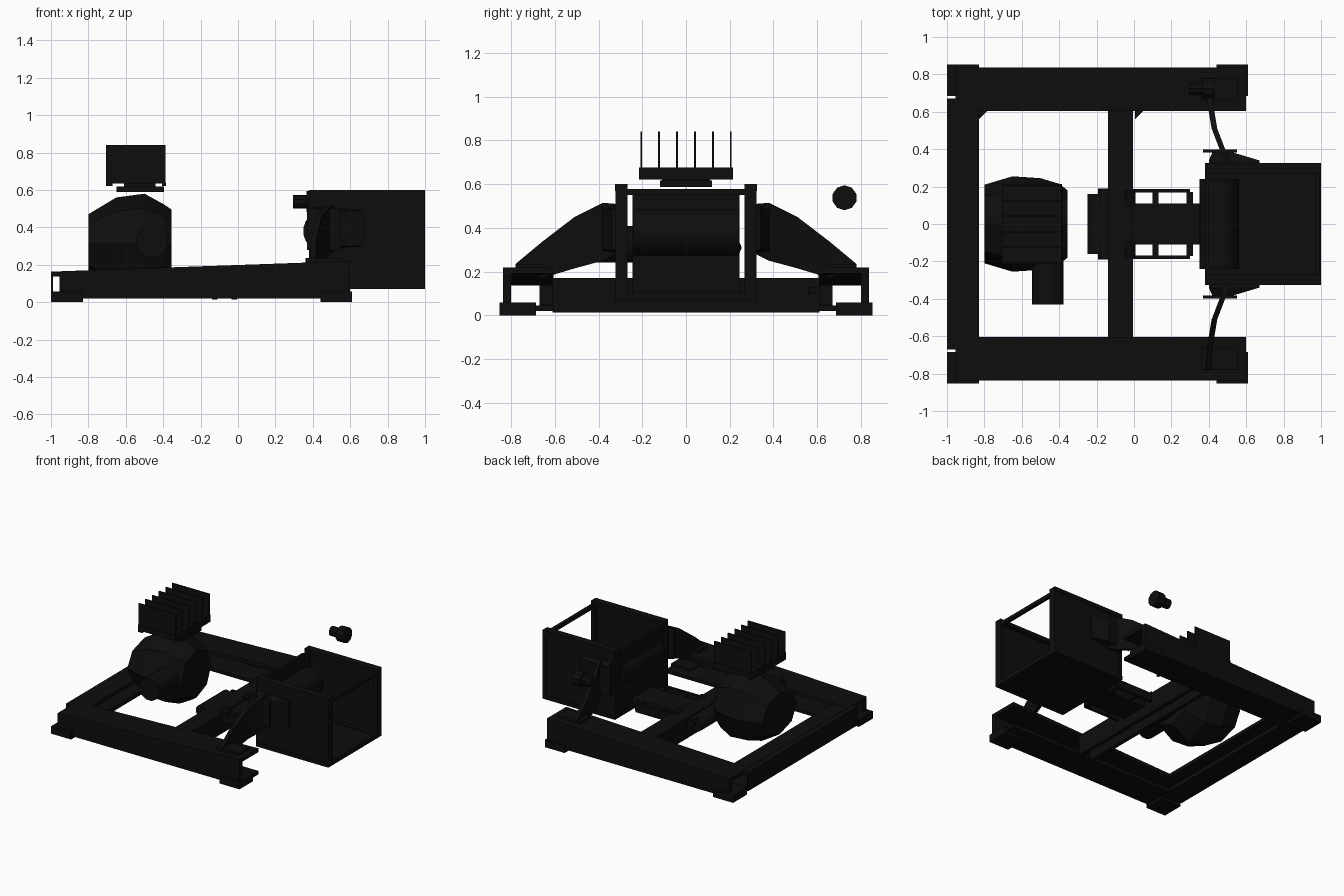
import bpy, bmesh, math

if "Cube" in bpy.data.objects:
    bpy.data.objects.remove(bpy.data.objects["Cube"])

black = bpy.data.materials.new("soot_black")
black.diffuse_color = (0.0042, 0.0042, 0.0042, 1)
black.use_nodes = True
black.node_tree.nodes["Principled BSDF"].inputs["Base Color"].default_value = black.diffuse_color


def finish(name, bm, smooth=False):
    bmesh.ops.recalc_face_normals(bm, faces=bm.faces)
    me = bpy.data.meshes.new(name)
    bm.to_mesh(me)
    bm.free()
    me.materials.append(black)
    ob = bpy.data.objects.new(name, me)
    bpy.context.collection.objects.link(ob)
    if smooth:
        bpy.ops.object.select_all(action='DESELECT')
        ob.select_set(True)
        bpy.context.view_layer.objects.active = ob
        bpy.ops.object.shade_smooth_by_angle(angle=math.radians(35))
    return ob


def loft(name, rings, smooth=False):
    """Skin a closed solid through rings of equal point count."""
    bm = bmesh.new()
    vs = [[bm.verts.new(p) for p in r] for r in rings]
    n = len(vs[0])
    for a, b in zip(vs, vs[1:]):
        for i in range(n):
            bm.faces.new((a[i], a[(i + 1) % n], b[(i + 1) % n], b[i]))
    bm.faces.new(vs[0])
    bm.faces.new(vs[-1])
    return finish(name, bm, smooth)


def box(name, x0, x1, y0, y1, z0, z1):
    ring = lambda z: [(x0, y0, z), (x1, y0, z), (x1, y1, z), (x0, y1, z)]
    return loft(name, [ring(z0), ring(z1)])


def side(name, s, x0, x1, y0, y1, z0, z1):
    return box(name, x0, x1, min(s * y0, s * y1), max(s * y0, s * y1), z0, z1)


def prism_y(name, pts, y0, y1):
    return loft(name, [[(x, y, z) for x, z in pts] for y in (y0, y1)])


def cyl(name, axis, c, r, lo, hi, n=16, smooth=True):
    """c = the two other coordinates; axis x -> (y,z), axis y -> (x,z)."""
    rings = []
    for t in (lo, hi):
        ring = []
        for i in range(n):
            a = 2 * math.pi * (i + 0.5) / n
            u, v = c[0] + r * math.cos(a), c[1] + r * math.sin(a)
            ring.append((t, u, v) if axis == 'x' else (u, t, v))
        rings.append(ring)
    return loft(name, rings, smooth)


for s, tag in ((1, "back"), (-1, "front")):
    # Tapered channel rails, open towards the middle
    prism_y(tag + "_rail_web", [(-.955, .02), (.6, .02), (.6, .22), (-.955, .165)], s * .8, s * .838)
    prism_y(tag + "_rail_top", [(-.955, .137), (.6, .192), (.6, .22), (-.955, .165)], s * .605, s * .838)
    side(tag + "_rail_bottom", s, -.955, .6, .605, .838, .02, .045)
    for x0, x1 in ((-1, -.83), (.44, .61)):
        side(tag + "_foot", s, x0, x1, .685, .853, 0, .058)

    # Swept support arm from rail to bin
    stations = [(.78, .40, .235, .22), (.66, .405, .335, .17), (.51, .43, .45, .215),
                (.38, .48, .515, .25), (.32, .50, .51, .28)]
    loft(tag + "_arm", [[(x - .015, s * y, b), (x + .015, s * y, b), (x + .015, s * y, t), (x - .015, s * y, t)]
                        for y, x, t, b in stations])
    side(tag + "_arm_pad", s, .36, .555, .66, .78, .205, .235)
    # Tapered mount on the bin side
    loft(tag + "_arm_mount", [
        [(.40, s * .32, .28), (.67, s * .32, .30), (.67, s * .32, .49), (.40, s * .32, .51)],
        [(.67, s * .34, .30), (.40, s * .34, .28), (.40, s * .34, .51), (.67, s * .34, .49)][1::-1]
        + [(.67, s * .34, .49), (.40, s * .34, .51)][::1],
        [(.42, s * .385, .30), (.52, s * .385, .30), (.52, s * .385, .48), (.42, s * .385, .48)]])
    side(tag + "_mount_plate", s, .37, .55, .382, .398, .28, .5)

    # Bin side wall with rim
    side(tag + "_bin_wall", s, .38, .995, .3, .32, .07, .6)
    side(tag + "_bin_rim", s, .38, 1, .268, .325, .57, .6)
    side(tag + "_bin_sill", s, .38, 1, .268, .325, .07, .1)
    for x in (.38, .97):
        side(tag + "_bin_post", s, x, x + .03, .268, .322, .07, .6)
    # Walking frame side bars
    side(tag + "_linkage_bar", s, -.18, .3, .168, .188, .1, .165)

# Bin floor, inner end wall, open outer end
box("bin_floor", .38, 1, -.3, .3, .07, .09)
box("bin_end_wall", .38, .4, -.245, .245, .09, .575)
box("bin_end_beam", .97, .995, -.27, .27, .55, .578)
box("bin_end_sill", .97, 1, -.27, .27, .07, .105)
cyl("bin_roller", 'y', (.455, .38), .107, -.24, .24, 18)

# Rear channel cross member, open towards the middle
box("cross_web", -1, -.99, -.67, .67, .03, .163)
box("cross_top", -1, -.83, -.67, .67, .138, .163)
box("cross_bottom", -1, -.83, -.67, .67, .02, .05)
box("cross_top_inner", -.955, -.83, -.7, .7, .14, .165)

# Middle cross member, channel open downwards
box("middle_beam_top", -.14, -.005, -.61, .61, .14, .17)
for x in (-.14, -.035):
    box("middle_beam_flange", x, x + .03, -.61, .61, .014, .15)

# Corner gussets at the back
for x in (-.83, .005):
    loft("gusset", [[(x, .61, z), (x + .05, .61, z), (x, .56, z)] for z in (.10, .13)])

# Linkage between drum and bin
box("linkage_core", -.2, .4, -.11, .11, .09, .16)
for x0, x1, w in ((-.18, -.01, .17), (.1, .13, .17), (.28, .315, .17)):
    box("linkage_crossbar", x0, x1, -w, w, .1, .16)
cyl("linkage_roller", 'y', (-.205, .12), .045, -.16, .16, 12)
cyl("linkage_pin", 'y', (-.165, .13), .03, -.19, .19, 10)
for y in (-.14, .14):
    cyl("linkage_hinge", 'y', (-.02, .155), .03, y - .04, y + .04, 10)

# Faceted drum: x, half width, half height
N = 8
drum = [(-.8, .21, .16), (-.65, .255, .25), (-.5, .245, .27), (-.4, .215, .215), (-.355, .18, .185)]
loft("drum", [[(x, ry * math.cos(2 * math.pi * i / N), .31 + rz * math.sin(2 * math.pi * i / N))
               for i in range(N)] for x, ry, rz in drum])
cyl("drum_side_motor", 'y', (-.46, .325), .087, -.43, -.15, 12)

# Finned cooler above the drum
box("cooler_neck", -.65, -.395, -.12, .12, .588, .618)
box("cooler_collar", -.61, -.44, -.11, .11, .61, .64)
box("cooler_base", -.705, -.387, -.215, .215, .635, .677)
for x in (-.705, -.405):
    box("cooler_lip", x, x + .02 + (.015 if x < -.5 else 0), -.215, .215, .622, .64)
for i in range(6):
    y = -.205 + .082 * i
    box("cooler_fin", -.705, -.387, y - .004, y + .004, .67, .84)

# Separate knob at the back
cyl("knob_stem", 'x', (.725, .538), .036, .293, .38, 10)
cyl("knob_head", 'x', (.725, .538), .057, .365, .43, 10)
